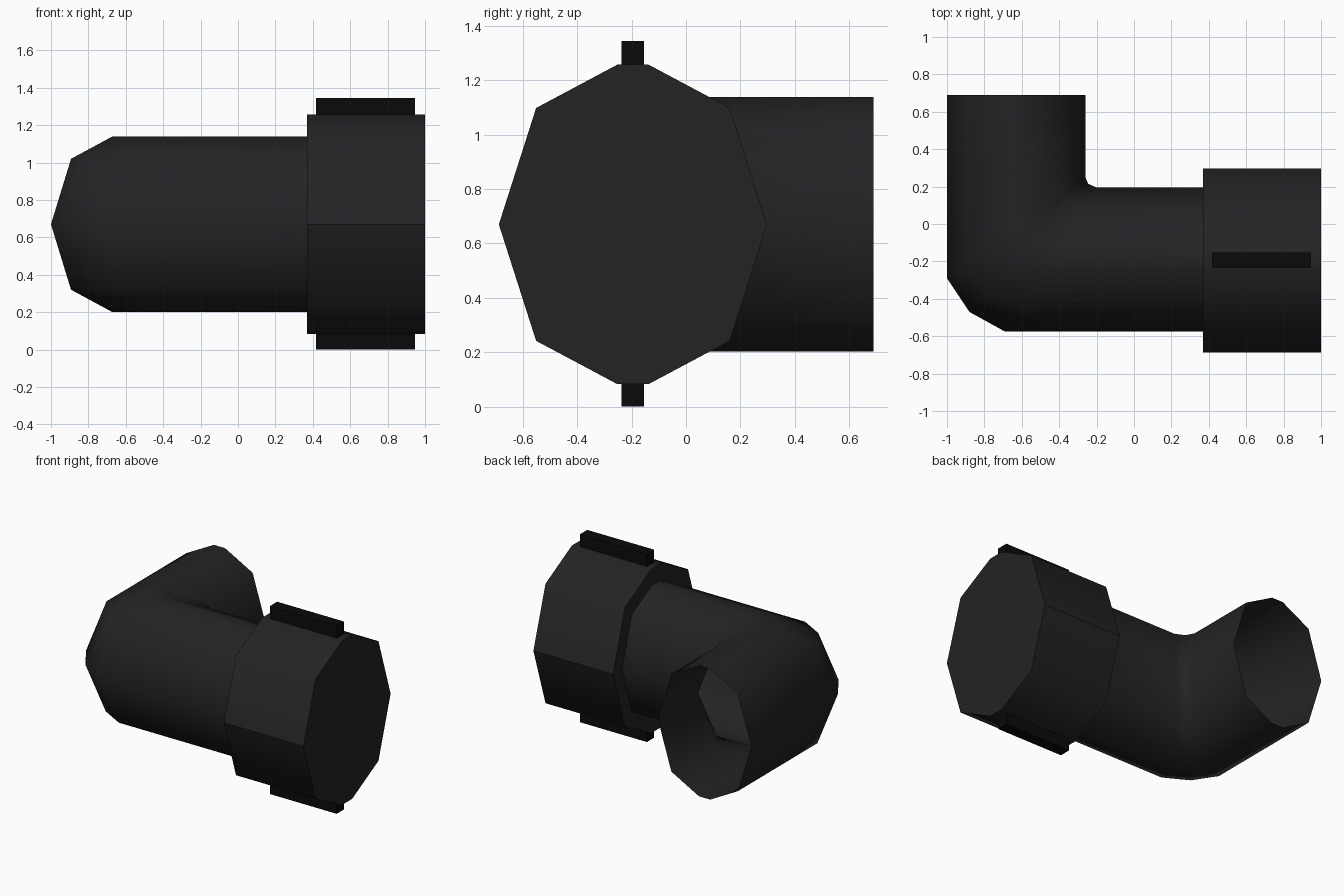
import bpy, bmesh

if "Cube" in bpy.data.objects:
    bpy.data.objects.remove(bpy.data.objects["Cube"])

CZ = 0.67  # height of the pipe axis


def material(name, value):
    m = bpy.data.materials.new(name)
    m.diffuse_color = (value, value, value * 1.08, 1)
    m.use_nodes = True
    m.node_tree.nodes["Principled BSDF"].inputs["Base Color"].default_value = m.diffuse_color
    return m


dark = material("dark_plastic", 0.017)
black = material("black_plastic", 0.003)


def section(quarter):
    """Mirror quarter points (side, height) into a closed ten-sided outline."""
    (a, _), (b, hb), (c, hc) = quarter
    return [(a, 0), (b, hb), (c, hc), (-c, hc), (-b, hb),
            (-a, 0), (-b, -hb), (-c, -hc), (c, -hc), (b, -hb)]


def loft(name, rings, outline, mat, capped):
    """Skin an outline along rings, each given as (outer xy, inner xy)."""
    bm = bmesh.new()
    loops = []
    for (ox, oy), (ix, iy) in rings:
        loops.append([bm.verts.new((ox + (ix - ox) * (t + 1) / 2,
                                    oy + (iy - oy) * (t + 1) / 2, CZ + h))
                      for t, h in outline])
    n = len(outline)
    for a, b in zip(loops, loops[1:]):
        for i in range(n):
            j = (i + 1) % n
            bm.faces.new((a[i], a[j], b[j], b[i])).smooth = True
    if capped:
        for lp in (loops[0], loops[-1]):
            f = bm.faces.new(lp)
            for e in f.edges:
                e.smooth = False
        # crisp seams along both sides
        for i in (0, n // 2):
            bm.edges.get((loops[0][i], loops[1][i])).smooth = False
    bmesh.ops.recalc_face_normals(bm, faces=bm.faces)
    me = bpy.data.meshes.new(name)
    bm.to_mesh(me)
    bm.free()
    me.materials.append(mat)
    ob = bpy.data.objects.new(name, me)
    bpy.context.collection.objects.link(ob)
    return ob


# Elbow pipe, open at the back end
loft("elbow_pipe",
     [((-1.0, 0.69), (-0.26, 0.69)),
      ((-1.0, -0.29), (-0.26, 0.25)),
      ((-0.88, -0.47), (-0.245, 0.215)),
      ((-0.69, -0.575), (-0.20, 0.195)),
      ((0.37, -0.575), (0.37, 0.195))],
     section([(1, 0), (0.71, 0.35), (0.12, 0.468)]), dark, False)

# Wide end cap
loft("end_cap",
     [((0.37, -0.688), (0.37, 0.298)), ((1.0, -0.688), (1.0, 0.298))],
     section([(1, 0), (0.722, 0.428), (0.117, 0.587)]), dark, True)

# Grip ribs above and below the cap
for name, z in (("top_rib", 1.2825), ("bottom_rib", 0.0625)):
    bpy.ops.mesh.primitive_cube_add(size=1, location=(0.6825, -0.195, z))
    rib = bpy.context.object
    rib.name = name
    rib.scale = (0.53, 0.083, 0.125)
    rib.data.materials.append(black)
